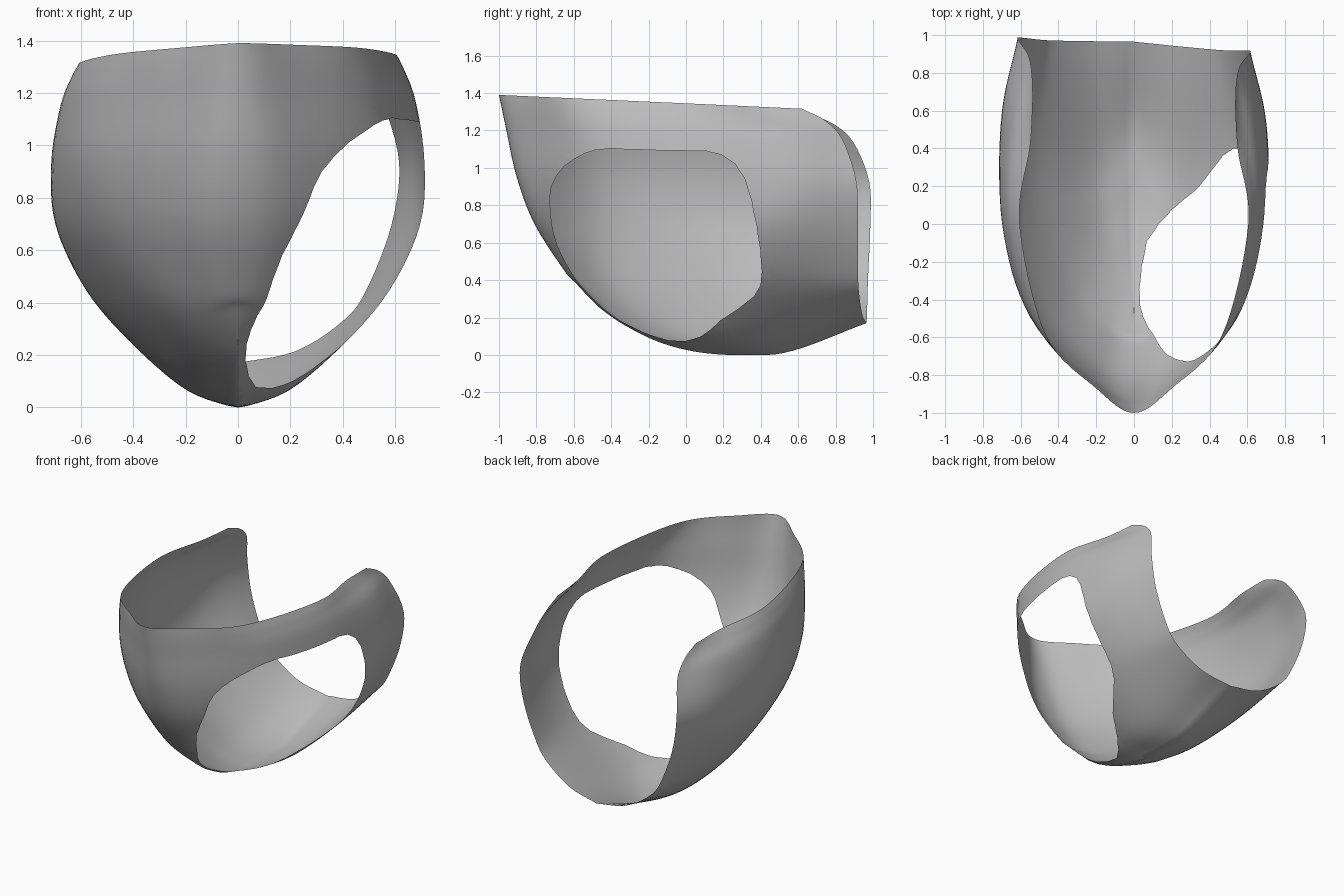
import bpy
import bmesh
from mathutils import Vector

cube = bpy.data.objects.get("Cube")
if cube:
    bpy.data.objects.remove(cube, do_unlink=True)

# Lower half of the shell: lines running from under the prow to the back edge
KEEL = [(0, -.46, .25), (0, -.33, .16), (0, -.12, .06), (0, .15, .005), (0, .52, .01), (0, .965, .17)]
BILGE = [(0, -.53, .32), (.07, -.4, .23), (.13, -.18, .14), (.18, .07, .085), (.2, .4, .075), (.22, .955, .215)]
FLANK = [(0, -.59, .385), (.12, -.5, .33), (.25, -.3, .28), (.36, .03, .25), (.41, .38, .25), (.4, .948, .33)]

# Upper half: height, then plan points from the prow to the back edge
CONTOURS = [
    (.45, [(0, -.65), (.15, -.6), (.36, -.4), (.52, 0), (.58, .4), (.49, .947)]),
    (.7, [(0, -.81), (.2, -.74), (.49, -.45), (.66, 0), (.69, .47), (.585, .952)]),
    (.95, [(0, -.905), (.21, -.82), (.55, -.48), (.698, 0), (.698, .55), (.615, .945)]),
    (1.2, [(0, -.96), (.21, -.85), (.53, -.52), (.67, 0), (.645, .52), (.56, .865)]),
    (1.32, [(0, -.985), (.205, -.865), (.495, -.56), (.635, 0), (.58, .48), (.54, .765)]),
    (1.39, [(0, -1), (.2, -.87), (.465, -.59), (.605, 0), (.55, .4), (.535, .64)]),
]

# Outline of the large side opening
OPENING = [Vector(p) for p in [
    (.53, -.55, 1.07), (.58, -.4, 1.11), (.67, 0, 1.1), (.68, .2, 1.08),
    (.7, .32, .95), (.69, .38, .7), (.57, .41, .45), (.46, .37, .32),
    (.31, .2, .2), (.2, .08, .1), (.08, -.1, .07), (.03, -.35, .18),
    (.06, -.5, .29), (.12, -.6, .4), (.19, -.7, .57), (.27, -.73, .76),
    (.32, -.72, .9), (.42, -.65, 1.01)]]
CUT_AXIS = Vector((.75, -.45, -.45)).normalized()


def spline(points, steps, mirror_start=False):
    """Smooth curve through the points, with the given steps per span."""
    first = points[0] * 2 - points[1]
    if mirror_start:
        first = Vector((-points[1].x, points[1].y, points[1].z))
    ghost = [first] + points + [points[-1] * 2 - points[-2]]
    result = []
    for a, b, c, d in zip(ghost, ghost[1:], ghost[2:], ghost[3:]):
        for k in range(steps):
            t = k / steps
            result.append(b + (c - a) * (t / 2)
                          + (a * 2 - b * 5 + c * 4 - d) * (t * t / 2)
                          + (b * 3 - a - c * 3 + d) * (t ** 3 / 2))
    return result + [points[-1]]


def settle(p):
    """Slope the rim down towards the back and skew the sides a little."""
    high = (max(p.z, 0) / 1.39) ** 4
    z = max(p.z, 0) - high * .045 * (p.y + 1)
    if p.x < 0:
        z += .05 * p.x * high
    return Vector((p.x, p.y - .06 * p.x * max(p.y, 0), z))


def inside(p, polygon):
    hit = False
    for a, b in zip(polygon, polygon[1:] + polygon[:1]):
        if (a.y > p.y) != (b.y > p.y):
            if p.x < a.x + (b.x - a.x) * (p.y - a.y) / (b.y - a.y):
                hit = not hit
    return hit


# Loft the lines into ribs, mirrored across the keel
lines = [[Vector(p) for p in line] for line in (KEEL, BILGE, FLANK)]
lines += [[Vector((x, y, z)) for x, y in plan] for z, plan in CONTOURS]
rows = [spline(lines[0], 8)] + [spline(line, 8, True) for line in lines[1:]]
ribs = [spline(list(column), 5) for column in zip(*rows)]
flip = Vector((-1, 1, 1))
ribs = [[p * flip for p in rib] for rib in reversed(ribs[1:])] + ribs

bm = bmesh.new()
grid = [[bm.verts.new(settle(p)) for p in rib] for rib in ribs]
for left, right in zip(grid, grid[1:]):
    for j in range(len(left) - 1):
        bm.faces.new((left[j], right[j], right[j + 1], left[j + 1]))
bmesh.ops.remove_doubles(bm, verts=bm.verts, dist=.0005)

# Cut the side opening with clean edges
outline = spline(OPENING + OPENING[:1], 2)[:-1]
for a, b in zip(outline, outline[1:] + outline[:1]):
    reach = (b - a).length * 2
    faces = [f for f in bm.faces if f.calc_center_median().x > 0
             and any(((v.co - a) - (v.co - a).dot(CUT_AXIS) * CUT_AXIS).length < reach + .05
                     for v in f.verts)]
    parts = {e for f in faces for e in f.edges} | {v for f in faces for v in f.verts}
    bmesh.ops.bisect_plane(bm, geom=faces + list(parts), dist=.0001, plane_co=a,
                           plane_no=(b - a).cross(CUT_AXIS).normalized())
to_plane = CUT_AXIS.rotation_difference(Vector((0, 0, 1)))
flat = [to_plane @ p for p in outline]
gone = [f for f in bm.faces if f.calc_center_median().x > 0
        and inside(to_plane @ f.calc_center_median(), flat)]
bmesh.ops.delete(bm, geom=gone, context="FACES")
bmesh.ops.recalc_face_normals(bm, faces=bm.faces)

mesh = bpy.data.meshes.new("open_shell")
bm.to_mesh(mesh)
bm.free()
for poly in mesh.polygons:
    poly.use_smooth = True

# Plain grey finish
grey = bpy.data.materials.new("plain_grey")
grey.use_nodes = True
colour = (.5, .5, .5, 1)
grey.diffuse_color = colour
grey.node_tree.nodes["Principled BSDF"].inputs["Base Color"].default_value = colour
mesh.materials.append(grey)
bpy.context.collection.objects.link(bpy.data.objects.new("open_shell", mesh))
